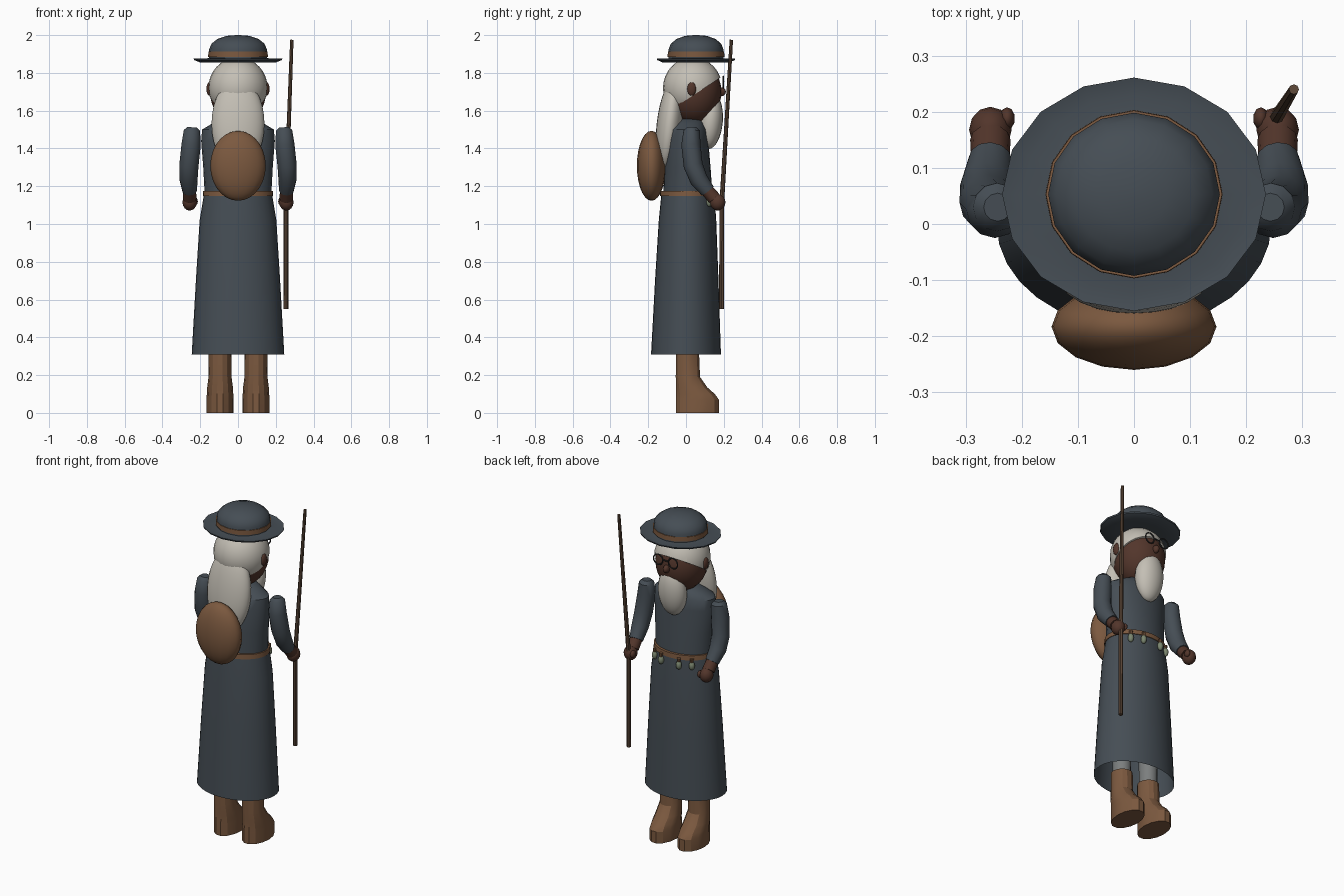
import bpy, bmesh, math
from mathutils import Vector

if "Cube" in bpy.data.objects:
    bpy.data.objects.remove(bpy.data.objects["Cube"])


def material(name, rgb):
    m = bpy.data.materials.new(name)
    m.diffuse_color = (*rgb, 1)
    m.use_nodes = True
    m.node_tree.nodes["Principled BSDF"].inputs["Base Color"].default_value = m.diffuse_color
    return m


CLOTH = material("cloth", (0.06, 0.075, 0.09))
LEATHER = material("leather", (0.2, 0.1, 0.05))
HAIR = material("hair", (0.55, 0.52, 0.46))
SKIN = material("skin", (0.085, 0.036, 0.024))
WOOD = material("wood", (0.11, 0.065, 0.04))
METAL = material("metal", (0.03, 0.03, 0.03))
GLASS = material("glass", (0.2, 0.24, 0.16))
TROUSER = material("trouser", (0.2, 0.21, 0.21))


def finish(ob, name, mat, angle=40):
    ob.name = name
    ob.data.materials.clear()
    ob.data.materials.append(mat)
    bpy.ops.object.select_all(action='DESELECT')
    ob.select_set(True)
    bpy.context.view_layer.objects.active = ob
    bpy.ops.object.shade_smooth_by_angle(angle=math.radians(angle))
    return ob


def loft(name, mat, rings, n=24, bottom=True, top=True, cx=0, angle=40):
    """Stack of ellipses: rings of (z, centre y, radius x, radius y)."""
    bm = bmesh.new()
    loops = []
    for z, cy, rx, ry in rings:
        loops.append([bm.verts.new((cx + rx * math.cos(2 * math.pi * i / n),
                                    cy + ry * math.sin(2 * math.pi * i / n), z)) for i in range(n)])
    for a, b in zip(loops, loops[1:]):
        for i in range(n):
            j = (i + 1) % n
            bm.faces.new((a[i], a[j], b[j], b[i]))
    if bottom:
        bm.faces.new(loops[0][::-1])
    if top:
        bm.faces.new(loops[-1])
    me = bpy.data.meshes.new(name)
    bm.to_mesh(me)
    bm.free()
    ob = bpy.data.objects.new(name, me)
    bpy.context.collection.objects.link(ob)
    return finish(ob, name, mat, angle)


def ball(name, mat, loc, size, tilt=0, seg=20, rings=12):
    bpy.ops.mesh.primitive_uv_sphere_add(segments=seg, ring_count=rings, radius=1,
                                         location=loc, rotation=(tilt, 0, 0))
    ob = bpy.context.object
    ob.scale = size
    return finish(ob, name, mat)


def tube(name, mat, pts, res=4):
    """Tapered tube through points of (x, y, z, radius)."""
    cu = bpy.data.curves.new(name, 'CURVE')
    cu.dimensions = '3D'
    cu.bevel_depth = 1
    cu.bevel_resolution = res
    cu.use_fill_caps = True
    sp = cu.splines.new('POLY')
    sp.points.add(len(pts) - 1)
    for p, (x, y, z, r) in zip(sp.points, pts):
        p.co = (x, y, z, 1)
        p.radius = r
    ob = bpy.data.objects.new(name, cu)
    bpy.context.collection.objects.link(ob)
    bpy.ops.object.select_all(action='DESELECT')
    ob.select_set(True)
    bpy.context.view_layer.objects.active = ob
    bpy.ops.object.convert(target='MESH')
    return finish(bpy.context.object, name, mat)


# Robe skirt (open at the hem), torso and belt
loft("robe_skirt", CLOTH, [(0.31, 0, 0.245, 0.185), (0.7, 0.004, 0.223, 0.168),
                           (1.02, 0.008, 0.203, 0.152), (1.16, 0.01, 0.18, 0.14)], 32, bottom=False)
loft("robe_torso", CLOTH, [(1.15, 0.01, 0.176, 0.13), (1.3, 0.008, 0.184, 0.122),
                           (1.44, 0.005, 0.195, 0.113), (1.5, 0.008, 0.19, 0.105),
                           (1.53, 0.015, 0.14, 0.085), (1.56, 0.025, 0.07, 0.06)])
loft("belt", LEATHER, [(1.148, 0.009, 0.186, 0.147), (1.176, 0.009, 0.184, 0.145)], 32)

# Boots, legs, arms and hands on both sides
for side, s in (("left", -1), ("right", 1)):
    x = 0.095 * s
    loft(side + "_boot", LEATHER,
         [(0, 0.06, 0.072, 0.117), (0.07, 0.06, 0.072, 0.117), (0.1, 0.05, 0.07, 0.105),
          (0.135, 0.03, 0.068, 0.085), (0.19, 0.01, 0.061, 0.066), (0.31, 0.008, 0.06, 0.063)],
         14, cx=x, angle=25)
    loft(side + "_leg", TROUSER, [(0.29, 0.008, 0.05, 0.052), (0.95, 0.008, 0.062, 0.062)], 12, cx=x)
    tube(side + "_sleeve", CLOTH,
         [(0.243 * s, 0.03, 1.512, 0.025), (0.244 * s, 0.03, 1.495, 0.043),
          (0.248 * s, 0.026, 1.42, 0.051), (0.26 * s, 0.038, 1.31, 0.051),
          (0.262 * s, 0.068, 1.235, 0.048), (0.256 * s, 0.115, 1.175, 0.039)])
    tube(side + "_wrist", SKIN, [(0.256 * s, 0.11, 1.18, 0.034), (0.256 * s, 0.15, 1.135, 0.036)])
    ball(side + "_hand", SKIN, (0.256 * s, 0.168, 1.115), (0.038, 0.041, 0.044), 0, 12, 8)
    ball(side + "_thumb", SKIN, (0.226 * s, 0.188, 1.12), (0.014, 0.02, 0.022), 0, 10, 6)

# Walking staff, slightly bent at the hand
tube("staff", WOOD, [(0.254, 0.188, 0.55, 0.013), (0.254, 0.19, 1.12, 0.0125),
                     (0.285, 0.24, 1.975, 0.009)], 2)

# Neck, head, nose and ears
loft("neck", SKIN, [(1.5, 0.025, 0.06, 0.055), (1.62, 0.03, 0.06, 0.055)], 16)
ball("head", SKIN, (0, 0.04, 1.7), (0.148, 0.147, 0.175), 0, 24, 16)
ball("nose", SKIN, (0, 0.187, 1.7), (0.018, 0.024, 0.024), 0, 12, 8)
for side, s in (("left", -1), ("right", 1)):
    ball(side + "_ear", SKIN, (0.152 * s, 0.03, 1.715), (0.015, 0.024, 0.036), 0, 12, 8)

# Hair cap: sphere sliced along the hairline
cap = ball("hair_cap", HAIR, (0, 0.035, 1.72), (0.157, 0.157, 0.162), 0, 24, 16)
bpy.ops.object.transform_apply(location=True, rotation=True, scale=True)
bm = bmesh.new()
bm.from_mesh(cap.data)
cut = bmesh.ops.bisect_plane(bm, geom=bm.verts[:] + bm.edges[:] + bm.faces[:],
                             plane_co=(0, -0.04, 1.63), plane_no=Vector((0, -0.15, 0.23)).normalized(),
                             clear_inner=True)
bmesh.ops.edgeloop_fill(bm, edges=[e for e in cut["geom_cut"] if isinstance(e, bmesh.types.BMEdge)])
bm.to_mesh(cap.data)
bm.free()

# Long hair and beard
ball("long_hair", HAIR, (0, -0.085, 1.53), (0.14, 0.07, 0.245), -0.12, 24, 16)
ball("beard", HAIR, (0, 0.13, 1.545), (0.087, 0.065, 0.148), -0.08, 20, 14)

# Spectacles
for side, s in (("left", -1), ("right", 1)):
    bpy.ops.mesh.primitive_torus_add(major_radius=0.031, minor_radius=0.004, major_segments=16,
                                     minor_segments=6, location=(0.05 * s, 0.197, 1.75),
                                     rotation=(math.pi / 2, 0, 0))
    finish(bpy.context.object, side + "_lens_ring", METAL)
tube("spectacle_bridge", METAL, [(-0.02, 0.199, 1.755, 0.004), (0.02, 0.199, 1.755, 0.004)], 1)

# Wide-brimmed hat
HY = 0.053


def hat_rings(profile, squash):
    return [(z, HY, r, r * squash) for r, z in profile]


loft("hat_brim", CLOTH, hat_rings([(0.13, 1.858), (0.2, 1.855), (0.232, 1.868), (0.235, 1.876),
                                   (0.2, 1.869), (0.15, 1.88)], 0.885), 16)
loft("hat_crown", CLOTH, hat_rings([(0.153, 1.87), (0.153, 1.925), (0.14, 1.955), (0.108, 1.98),
                                    (0.06, 1.996), (0.01, 2.0)], 0.95), 16)
loft("hat_band", LEATHER, hat_rings([(0.158, 1.885), (0.157, 1.912)], 0.95), 16)

# Rounded pack on the back
ball("backpack", LEATHER, (0, -0.183, 1.308), (0.147, 0.077, 0.185), 0, 16, 14)

# Belt vials with stoppers
for i, (x, y) in enumerate([(-0.125, 0.122), (-0.06, 0.155), (0.06, 0.155), (0.125, 0.122)]):
    ball(f"vial_{i + 1}", GLASS, (x, y, 1.118), (0.017, 0.017, 0.026), 0, 10, 8)
    loft(f"vial_stopper_{i + 1}", LEATHER, [(1.136, y, 0.009, 0.009), (1.16, y, 0.011, 0.011)], 8, cx=x)
